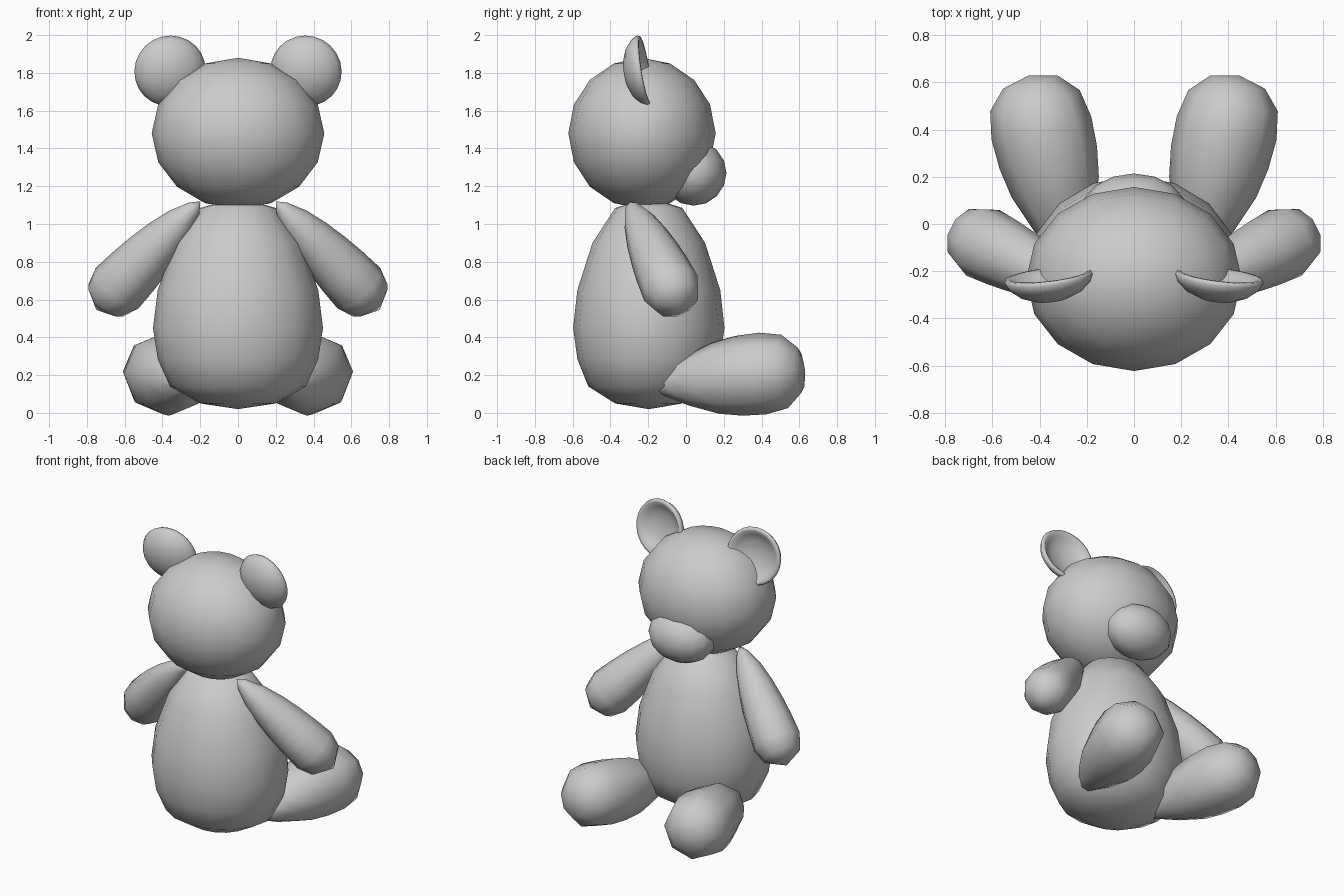
import bpy, bmesh
from math import cos, sin, pi
from mathutils import Vector

if "Cube" in bpy.data.objects:
    bpy.data.objects.remove(bpy.data.objects["Cube"])


def finish(name, bm):
    bmesh.ops.recalc_face_normals(bm, faces=bm.faces)
    for f in bm.faces:
        f.smooth = True
    me = bpy.data.meshes.new(name)
    bm.to_mesh(me)
    bm.free()
    ob = bpy.data.objects.new(name, me)
    bpy.context.collection.objects.link(ob)
    return ob


def lathe(name, start, axis, profile, segs, squash=1.0):
    """Revolve (distance, radius) points around an axis; radius 0 is a pole."""
    start, d = Vector(start), Vector(axis).normalized()
    u = d.cross(Vector((0, 0, 1)))
    u = u.normalized() if u.length > 1e-3 else Vector((1, 0, 0))
    v = d.cross(u)
    bm = bmesh.new()
    rings = []
    for h, r in profile:
        c = start + d * h
        if r == 0:
            rings.append([bm.verts.new(c)] * segs)
        else:
            angles = [2 * pi * i / segs for i in range(segs)]
            rings.append([bm.verts.new(c + u * r * cos(a) + v * r * squash * sin(a))
                          for a in angles])
    for a, b in zip(rings, rings[1:]):
        for i in range(segs):
            j = (i + 1) % segs
            bm.faces.new(list(dict.fromkeys((a[i], a[j], b[j], b[i]))))
    return finish(name, bm)


def limb(name, tip, root, profile, segs):
    """Tapered limb from its rounded tip to its root; profile in length fractions."""
    axis = Vector(root) - Vector(tip)
    return lathe(name, tip, axis, [(t * axis.length, r) for t, r in profile], segs)


def ellipsoid(name, centre, radii, segs=16, rings=8):
    bm = bmesh.new()
    bmesh.ops.create_uvsphere(bm, u_segments=segs, v_segments=rings, radius=1)
    bmesh.ops.scale(bm, vec=radii, verts=bm.verts)
    bmesh.ops.translate(bm, vec=centre, verts=bm.verts)
    return finish(name, bm)


# Pear-shaped body
lathe("body", (0, -0.197, 0), (0, 0, 1),
      [(0.02, 0), (0.05, 0.2), (0.14, 0.36), (0.285, 0.425), (0.45, 0.45),
       (0.65, 0.425), (0.9, 0.335), (1.085, 0.2), (1.14, 0)], 16, 0.89)

# Head and snout
ellipsoid("head", (0, -0.233, 1.48), (0.457, 0.39, 0.4))
ellipsoid("snout", (0, 0.04, 1.27), (0.23, 0.174, 0.173))

arm_profile = [(0, 0), (0.09, 0.125), (0.2, 0.156), (0.36, 0.148), (0.5, 0.136),
               (0.66, 0.115), (0.81, 0.085), (0.94, 0.04), (1, 0)]
leg_profile = [(0, 0), (0.035, 0.12), (0.13, 0.195), (0.27, 0.217), (0.42, 0.212),
               (0.57, 0.19), (0.76, 0.13), (0.92, 0.06), (1, 0)]
ear_profile = [(-0.1, 0), (-0.092, 0.07), (-0.068, 0.13), (-0.03, 0.175), (0.0, 0.19),
               (0.015, 0.184), (0.015, 0.168), (-0.01, 0.14), (-0.035, 0.09), (-0.045, 0)]

# Arms, legs and cupped ears on both sides
for side, s in (("left", -1), ("right", 1)):
    limb(side + "_arm", (s * 0.75, -0.025, 0.545), (s * 0.2, -0.3, 1.12), arm_profile, 10)
    limb(side + "_leg", (s * 0.445, 0.63, 0.23), (s * 0.25, -0.2, 0.15), leg_profile, 8)
    lathe(side + "_ear", (s * 0.36, -0.23, 1.81), (s * 0.12, 0.98, 0.16), ear_profile, 24)
